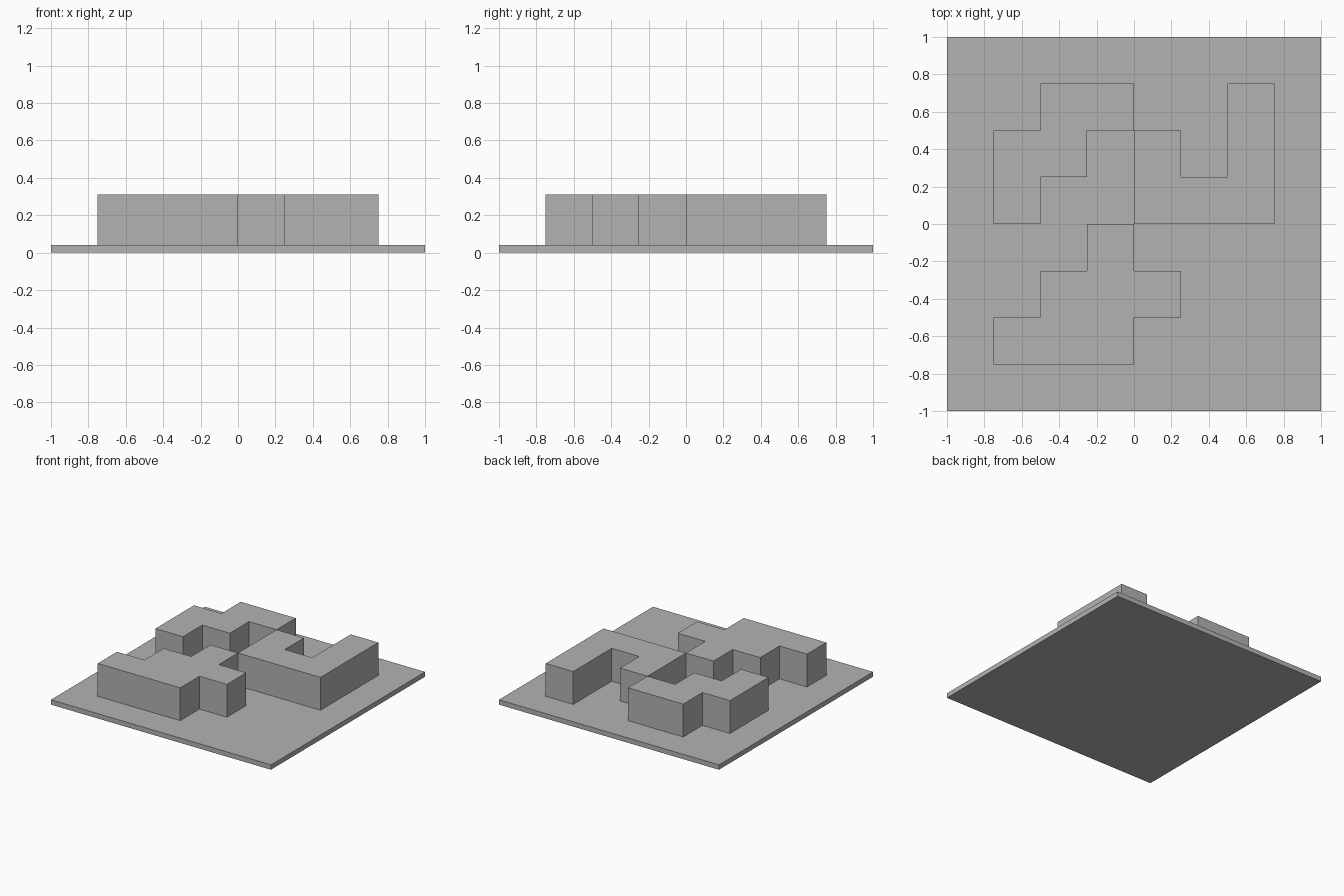
import bpy
import bmesh

cube = bpy.data.objects.get("Cube")
if cube:
    bpy.data.objects.remove(cube, do_unlink=True)

CELL = 0.25        # plan module
PLATE_TOP = 0.04
BLOCK_TOP = 0.31

grey = bpy.data.materials.new("plain grey")
grey.use_nodes = True
colour = (0.45, 0.45, 0.45, 1)
grey.diffuse_color = colour
grey.node_tree.nodes["Principled BSDF"].inputs["Base Color"].default_value = colour


def prism(name, outline, bottom, top):
    """Extrude a counter-clockwise plan outline, given in cells."""
    bm = bmesh.new()
    base = bm.faces.new([bm.verts.new((x * CELL, y * CELL, bottom)) for x, y in outline])
    result = bmesh.ops.extrude_face_region(bm, geom=[base], use_keep_orig=True)
    for item in result["geom"]:
        if isinstance(item, bmesh.types.BMVert):
            item.co.z = top
    bmesh.ops.recalc_face_normals(bm, faces=bm.faces)
    mesh = bpy.data.meshes.new(name)
    bm.to_mesh(mesh)
    bm.free()
    mesh.materials.append(grey)
    obj = bpy.data.objects.new(name, mesh)
    bpy.context.collection.objects.link(obj)
    return obj


# Square base plate
prism("base_plate", [(-4, -4), (4, -4), (4, 4), (-4, 4)], 0, PLATE_TOP)

# Stepped blocks standing on the plate
blocks = {
    "back_stepped_block": [(-3, 0), (-2, 0), (-2, 1), (-1, 1), (-1, 2),
                           (0, 2), (0, 3), (-2, 3), (-2, 2), (-3, 2)],
    "left_hook_block": [(0, 0), (3, 0), (3, 3), (2, 3), (2, 1),
                        (1, 1), (1, 2), (0, 2)],
    "front_stepped_block": [(-3, -3), (0, -3), (0, -2), (1, -2), (1, -1), (0, -1),
                            (0, 0), (-1, 0), (-1, -1), (-2, -1), (-2, -2), (-3, -2)],
}
for name, outline in blocks.items():
    prism(name, outline, PLATE_TOP, BLOCK_TOP)
